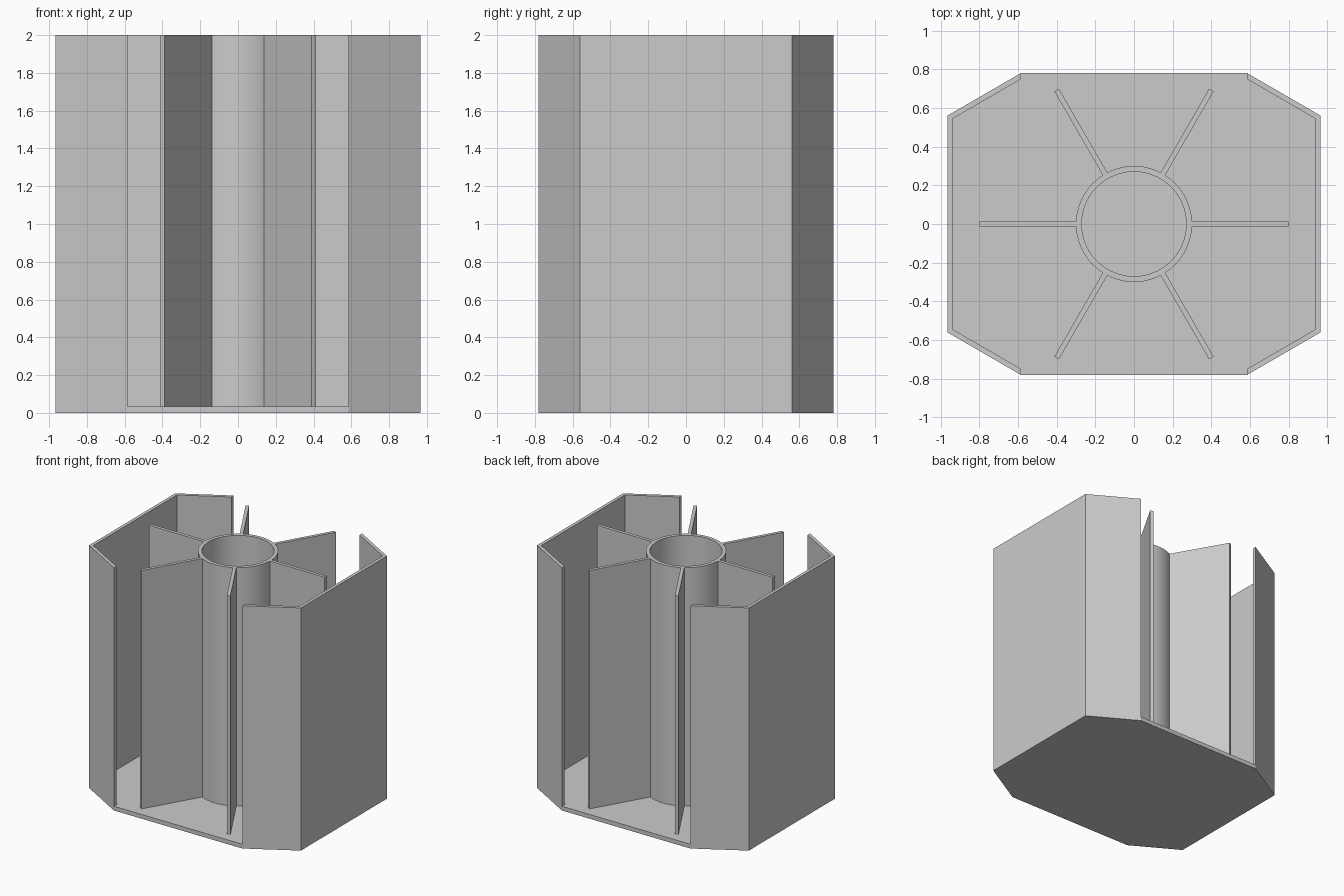
import bpy, bmesh, math

cube = bpy.data.objects.get("Cube")
if cube:
    bpy.data.objects.remove(cube, do_unlink=True)

# Single plain grey finish
grey = bpy.data.materials.new("plain grey")
grey.use_nodes = True
colour = (0.6, 0.6, 0.6, 1)
grey.diffuse_color = colour
grey.node_tree.nodes["Principled BSDF"].inputs["Base Color"].default_value = colour

HEIGHT, FLOOR = 2.0, 0.035
HALF_X, SHOULDER_Y = 0.965, 0.56     # outer corner of the side walls
GAP_X, HALF_Y = 0.585, 0.78          # edge of the front and back openings
WALL = 0.027
R_OUT, R_IN, FIN_R, FIN_T = 0.3, 0.27, 0.8, 0.027


def finish(name, bm):
    bmesh.ops.recalc_face_normals(bm, faces=bm.faces)
    mesh = bpy.data.meshes.new(name)
    bm.to_mesh(mesh)
    bm.free()
    obj = bpy.data.objects.new(name, mesh)
    bpy.context.collection.objects.link(obj)
    mesh.materials.append(grey)
    return obj


def prism(name, outline, z0, z1):
    """Extrude a flat outline between two heights."""
    bm = bmesh.new()
    face = bm.faces.new([bm.verts.new((x, y, z0)) for x, y in outline])
    top = bmesh.ops.extrude_face_region(bm, geom=[face])["geom"]
    verts = [v for v in top if isinstance(v, bmesh.types.BMVert)]
    bmesh.ops.translate(bm, verts=verts, vec=(0, 0, z1 - z0))
    return finish(name, bm)


# Floor: stretched octagon
right_edge = [(GAP_X, -HALF_Y), (HALF_X, -SHOULDER_Y),
              (HALF_X, SHOULDER_Y), (GAP_X, HALF_Y)]
prism("floor", right_edge + [(-x, -y) for x, y in right_edge], 0, FLOOR)

# Two bent side walls, open at front and back
slope = math.atan2(HALF_Y - SHOULDER_Y, HALF_X - GAP_X)
in_x = HALF_X - WALL
in_gap_y = HALF_Y - WALL / math.cos(slope)
in_y = in_gap_y - (in_x - GAP_X) * math.tan(slope)
inner = [(GAP_X, in_gap_y), (in_x, in_y), (in_x, -in_y), (GAP_X, -in_gap_y)]
for side, name in ((1, "left_wall"), (-1, "right_wall")):
    prism(name, [(side * x, y) for x, y in right_edge + inner], FLOOR, HEIGHT)

# Central tube: spun wall section
bm = bmesh.new()
section = [(R_IN, FLOOR), (R_OUT, FLOOR), (R_OUT, HEIGHT), (R_IN, HEIGHT)]
verts = [bm.verts.new((r, 0, z)) for r, z in section]
edges = [bm.edges.new((verts[i], verts[(i + 1) % 4])) for i in range(4)]
bmesh.ops.spin(bm, geom=verts + edges, cent=(0, 0, 0), axis=(0, 0, 1),
               angle=math.tau, steps=96, use_merge=True)
bmesh.ops.remove_doubles(bm, verts=bm.verts, dist=0.0001)
tube = finish("central_tube", bm)
bpy.ops.object.select_all(action="DESELECT")
tube.select_set(True)
bpy.context.view_layer.objects.active = tube
bpy.ops.object.shade_smooth_by_angle(angle=math.radians(30))

# Six radial fins, rooted inside the tube wall
root = (R_IN + R_OUT) / 2
h = FIN_T / 2
for i in range(6):
    fin = prism(f"fin_{i + 1}", [(root, -h), (FIN_R, -h), (FIN_R, h), (root, h)],
                FLOOR, HEIGHT)
    fin.rotation_euler.z = i * math.tau / 6
